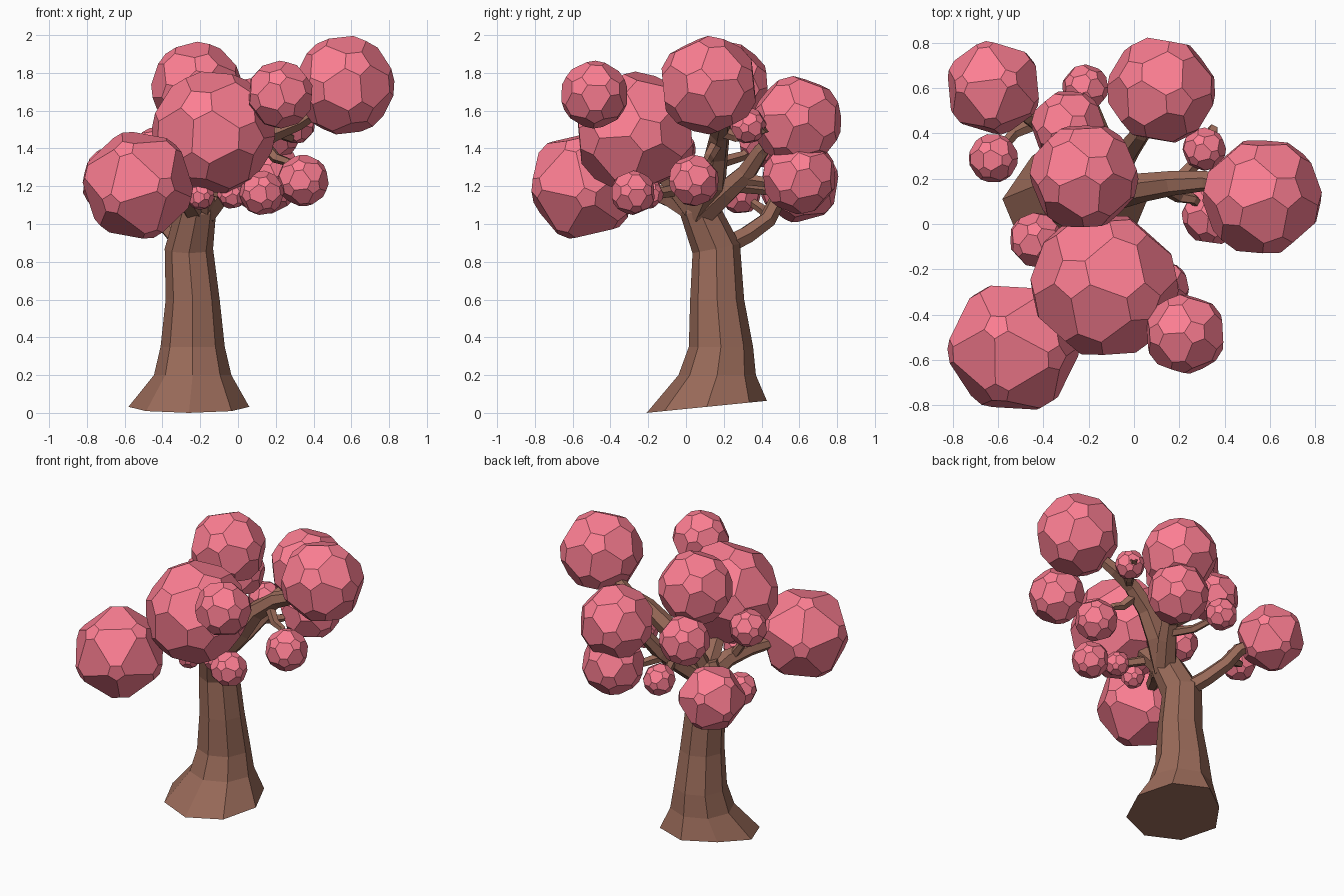
import bpy, bmesh, math, random
from mathutils import Vector, Euler

if "Cube" in bpy.data.objects:
    bpy.data.objects.remove(bpy.data.objects["Cube"])

random.seed(4)


def material(name, rgb):
    m = bpy.data.materials.new(name)
    m.diffuse_color = (*rgb, 1)
    m.use_nodes = True
    m.node_tree.nodes["Principled BSDF"].inputs["Base Color"].default_value = m.diffuse_color
    return m


PINK = material("blossom_pink", (0.98, 0.21, 0.29))
BROWN = material("bark_brown", (0.32, 0.145, 0.10))


def finish(bm, name, mat):
    bmesh.ops.recalc_face_normals(bm, faces=bm.faces)
    me = bpy.data.meshes.new(name)
    bm.to_mesh(me)
    bm.free()
    me.materials.append(mat)
    ob = bpy.data.objects.new(name, me)
    bpy.context.collection.objects.link(ob)
    return ob


def loft(name, rings, sides, short_corner=None):
    """Skin a closed tube through rings of (centre, radius, normal).
    short_corner pulls in one corner of the first ring."""
    bm = bmesh.new()
    loops = []
    u = None
    for k, (c, r, n) in enumerate(rings):
        n = Vector(n).normalized()
        if u is None:
            u = Vector((1, 0, 0)) if abs(n.x) < 0.85 else Vector((0, 1, 0))
        u = (u - n * u.dot(n)).normalized()
        v = n.cross(u)
        loop = []
        for i in range(sides):
            a = 2 * math.pi * i / sides
            s = r * (0.84 if k == 0 and i == short_corner else 1)
            loop.append(bm.verts.new(Vector(c) + s * (math.cos(a) * u + math.sin(a) * v)))
        loops.append(loop)
    for a, b in zip(loops, loops[1:]):
        for i in range(sides):
            j = (i + 1) % sides
            bm.faces.new((a[i], a[j], b[j], b[i]))
    bm.faces.new(loops[0][::-1])
    bm.faces.new(loops[-1])
    return finish(bm, name, BROWN)


def branch(name, pts, r0, r1, sides=6):
    p = [Vector(q) for q in pts]
    k = len(p) - 1
    loft(name, [(p[i], r0 + (r1 - r0) * i / k, p[min(i + 1, k)] - p[max(i - 1, 0)])
                for i in range(k + 1)], sides)


def blossom(name, centre, r, cut=0.28):
    """Faceted ball: an icosahedron with its corners cut off."""
    ico = bmesh.new()
    bmesh.ops.create_icosphere(ico, subdivisions=1, radius=1)
    bm = bmesh.new()
    rot = Euler([random.uniform(0, 6) for _ in range(3)]).to_matrix()
    for e in ico.edges:
        for t in (cut, 1 - cut):
            p = e.verts[0].co.lerp(e.verts[1].co, t).normalized()
            bm.verts.new(Vector(centre) + rot @ p * r * 1.01)
    ico.free()
    bmesh.ops.convex_hull(bm, input=bm.verts)
    bmesh.ops.dissolve_limit(bm, angle_limit=0.05, verts=bm.verts, edges=bm.edges)
    finish(bm, name, PINK)


# trunk with flared, slightly tilted foot
UP = (0, 0, 1)
loft("trunk", [((-.26, .11, .032), .32, (0, -.1, 1)),
               ((-.24, .165, .20), .205, UP),
               ((-.24, .185, .35), .17, UP),
               ((-.24, .165, .60), .143, UP),
               ((-.26, .16, .87), .128, (0, -.2, 1)),
               ((-.22, .07, 1.08), .105, (.1, -.3, 1)),
               ((-.20, .06, 1.16), .07, (.1, -.1, 1))], 8, short_corner=3)

# main limbs
branch("right_limb", [(-.2, .07, 1.06), (-.07, .14, 1.22), (.03, .16, 1.37),
                      (.17, .18, 1.48), (.32, .19, 1.54), (.48, .15, 1.64)], .085, .035)
branch("back_limb", [(-.19, .08, 1.05), (-.09, .22, 1.18), (-.03, .32, 1.27),
                     (.03, .40, 1.39), (.1, .52, 1.5)], .075, .035)
branch("back_left_limb", [(-.26, .2, .88), (-.33, .32, .94), (-.40, .43, 1.02),
                          (-.46, .48, 1.12), (-.58, .56, 1.19)], .055, .04)
branch("front_left_limb", [(-.22, .06, 1.06), (-.27, -.08, 1.14), (-.35, -.2, 1.18),
                           (-.46, -.4, 1.2)], .07, .035)
branch("front_limb", [(-.2, .05, 1.08), (-.18, -.05, 1.19), (-.15, -.2, 1.35)], .075, .04)
branch("top_limb", [(-.2, .08, 1.08), (-.15, .15, 1.28), (-.16, .17, 1.42),
                    (-.21, .2, 1.6)], .065, .035)

# thin twigs carrying the smaller blossoms
TWIGS = [
    [(-.05, .3, 1.24), (.03, .43, 1.22), (.12, .56, 1.25)],
    [(-.15, .16, 1.32), (-.22, .3, 1.36), (-.28, .42, 1.45)],
    [(-.07, .25, 1.2), (-.14, .42, 1.18), (-.2, .58, 1.22)],
    [(-.42, .45, 1.04), (-.53, .4, 1.08), (-.61, .3, 1.15)],
    [(-.29, -.1, 1.15), (-.36, -.1, 1.25), (-.42, -.07, 1.37)],
    [(.2, .19, 1.49), (.27, .27, 1.46), (.35, .42, 1.5), (.31, .34, 1.54)],
    [(.12, .17, 1.44), (.2, .12, 1.35), (.26, .11, 1.33), (.33, .05, 1.25)],
    [(-.18, -.05, 1.18), (-.02, -.2, 1.15), (.11, -.28, 1.16)],
    [(-.1, -.3, 1.5), (.1, -.4, 1.6), (.2, -.47, 1.66)],
]
for i, pts in enumerate(TWIGS):
    branch(f"twig_{i + 1}", pts, .034, .02, 5)

# blossom balls: x, y, z, radius
BALLS = [
    (.565, .12, 1.735, .262), (.12, .59, 1.545, .238), (-.62, .6, 1.215, .21),
    (-.53, -.545, 1.205, .29), (.14, .60, 1.25, .197), (-.22, .21, 1.725, .238),
    (-.13, -.27, 1.485, .325), (.225, -.485, 1.685, .178), (-.29, .43, 1.46, .162),
    (-.215, .60, 1.235, .103), (-.62, .29, 1.16, .108), (-.43, -.07, 1.395, .12),
    (.31, .33, 1.52, .095), (.345, .042, 1.23, .135), (.125, -.28, 1.165, .117),
    (-.2, -.25, 1.15, .075), (-.03, -.2, 1.16, .08),
]
for i, (x, y, z, r) in enumerate(BALLS):
    blossom(f"blossom_{i + 1}", (x, y, z), r, 0.2 if i in (2, 3) else 0.28)
